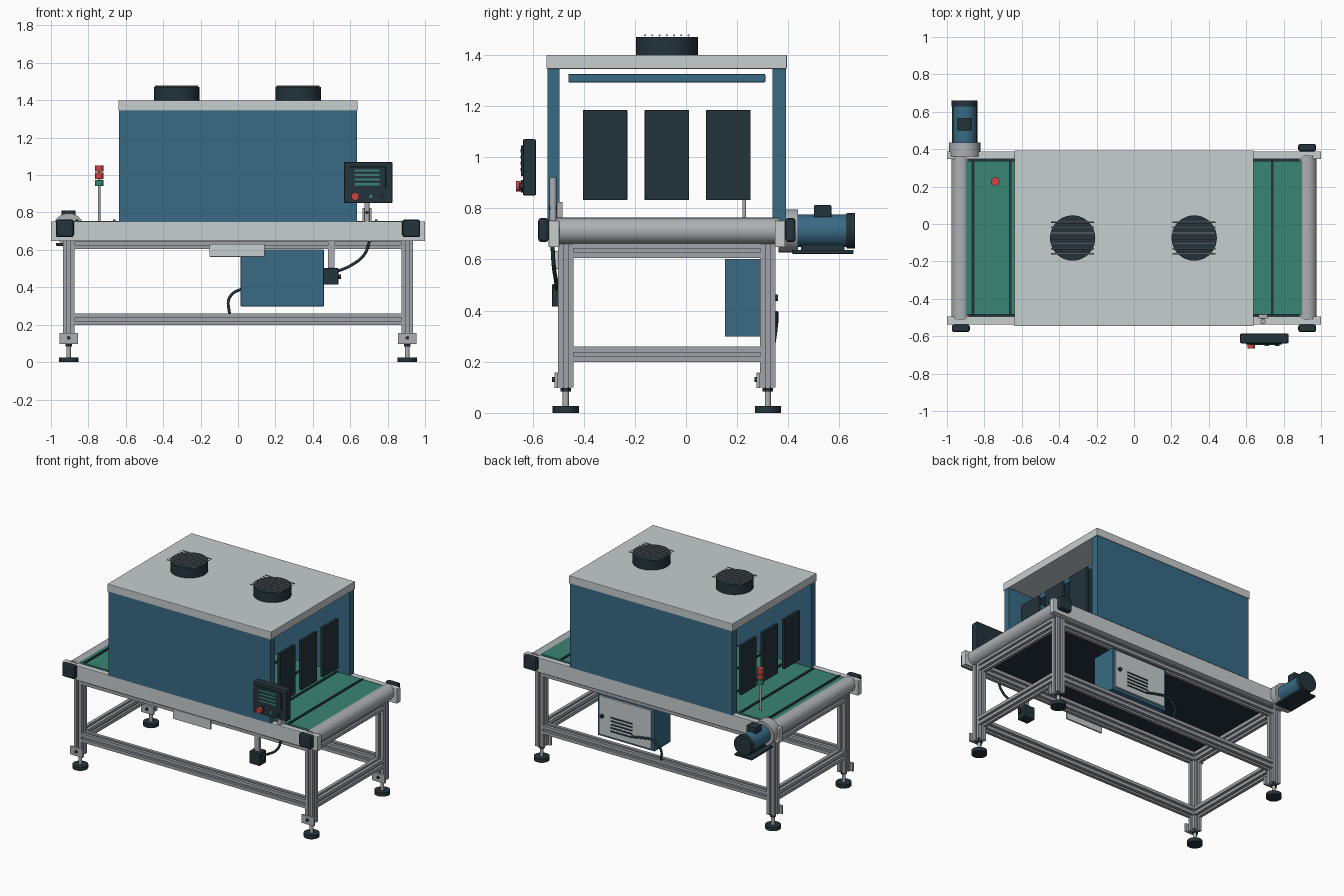
import bpy, bmesh, math
from mathutils import Vector

if "Cube" in bpy.data.objects:
    bpy.data.objects.remove(bpy.data.objects["Cube"])

CY = -0.075  # centre line of the conveyor in y


def mat(name, r, g, b):
    m = bpy.data.materials.new(name)
    m.diffuse_color = (r, g, b, 1)
    m.use_nodes = True
    m.node_tree.nodes["Principled BSDF"].inputs["Base Color"].default_value = m.diffuse_color
    return m


WHITE = mat("light_grey_paint", 0.57, 0.61, 0.62)
BLUE = mat("blue_paint", 0.04, 0.145, 0.235)
GREEN = mat("green_belt", 0.04, 0.235, 0.175)
DARK = mat("dark_slate", 0.017, 0.034, 0.044)
STEEL = mat("aluminium", 0.36, 0.37, 0.41)
ROLL = mat("roller_steel", 0.42, 0.43, 0.45)
RED = mat("red", 0.6, 0.06, 0.06)


def finish(name, bm, m, smooth=False):
    bmesh.ops.recalc_face_normals(bm, faces=bm.faces)
    me = bpy.data.meshes.new(name)
    bm.to_mesh(me)
    bm.free()
    me.materials.append(m)
    if smooth:
        for p in me.polygons:
            p.use_smooth = True
        me.set_sharp_from_angle(angle=math.radians(35))
    ob = bpy.data.objects.new(name, me)
    bpy.context.collection.objects.link(ob)
    return ob


def box(name, x, y, z, m, bevel=0):
    """Box from (min, max) ranges."""
    bm = bmesh.new()
    bmesh.ops.create_cube(bm, size=1)
    for v in bm.verts:
        v.co = [r[0] + (c + 0.5) * (r[1] - r[0]) for c, r in zip(v.co, (x, y, z))]
    ob = finish(name, bm, m)
    if bevel:
        b = ob.modifiers.new("bevel", "BEVEL")
        b.width, b.segments = bevel, 2
    return ob


def place(ob, a, b):
    ob.rotation_mode = "QUATERNION"
    ob.rotation_quaternion = Vector((0, 0, 1)).rotation_difference(b - a)
    ob.location = a
    return ob


def cyl(name, a, b, r, m, seg=32):
    a, b = Vector(a), Vector(b)
    bm = bmesh.new()
    bmesh.ops.create_cone(bm, cap_ends=True, segments=seg, radius1=r, radius2=r, depth=(b - a).length)
    bmesh.ops.translate(bm, vec=(0, 0, (b - a).length / 2), verts=bm.verts)
    return place(finish(name, bm, m, True), a, b)


def extrusion(name, a, b, h=0.03, w=0.008, d=0.015):
    """Square aluminium profile with a slot on each side."""
    a, b = Vector(a), Vector(b)
    pts = []
    for k in range(4):
        for x, y in ((h, -h), (h, -w), (h - d, -w), (h - d, w), (h, w)):
            for _ in range(k):
                x, y = -y, x
            pts.append((x, y, 0))
    bm = bmesh.new()
    f = bm.faces.new([bm.verts.new(p) for p in pts])
    ext = bmesh.ops.extrude_face_region(bm, geom=[f])["geom"]
    top = [e for e in ext if isinstance(e, bmesh.types.BMVert)]
    bmesh.ops.translate(bm, vec=(0, 0, (b - a).length), verts=top)
    if not any(len(g.verts) == 20 and g.calc_center_median().z < 1e-6 for g in bm.faces):
        bm.faces.new([v for v in bm.verts if v.co.z < 1e-6])
    return place(finish(name, bm, STEEL), a, b)


def cable(name, pts, r=0.008):
    cu = bpy.data.curves.new(name, "CURVE")
    cu.dimensions = "3D"
    cu.bevel_depth, cu.bevel_resolution, cu.use_fill_caps = r, 3, True
    s = cu.splines.new("BEZIER")
    s.bezier_points.add(len(pts) - 1)
    for p, co in zip(s.bezier_points, pts):
        p.co = co
        p.handle_left_type = p.handle_right_type = "AUTO"
    cu.materials.append(DARK)
    ob = bpy.data.objects.new(name, cu)
    bpy.context.collection.objects.link(ob)


# Stand: legs, levelling feet, foot brackets
LX, LY = 0.905, 0.395
for sx, xn in ((-1, "left"), (1, "right")):
    for sy, yn in ((-1, "front"), (1, "back")):
        x, y, n = sx * LX, CY + sy * LY, f"{yn}_{xn}"
        extrusion(f"{n}_leg", (x, y, 0.1), (x, y, 0.66))
        cyl(f"{n}_foot", (x, y, 0), (x, y, 0.026), 0.051, DARK)
        cyl(f"{n}_foot_rod", (x, y, 0.02), (x, y, 0.1), 0.012, ROLL, 16)
        cyl(f"{n}_foot_nut", (x, y, 0.083), (x, y, 0.098), 0.02, DARK, 6)
        box(f"{n}_foot_bracket", (x - 0.05, x + 0.05), (y - 0.045, y - 0.03), (0.097, 0.157), ROLL, 0.003)
        cyl(f"{n}_bracket_bolt", (x, y - 0.045, 0.13), (x, y - 0.053, 0.13), 0.01, DARK, 12)

# Stretchers, upper and lower
for z, zn in ((0.229, "lower"), (0.635, "upper")):
    for s, n in ((-1, "front"), (1, "back")):
        extrusion(f"{zn}_{n}_stretcher", (-LX + 0.03, CY + s * LY, z), (LX - 0.03, CY + s * LY, z))
    for s, n in ((-1, "left"), (1, "right")):
        extrusion(f"{zn}_{n}_stretcher", (s * LX, CY - LY + 0.03, z), (s * LX, CY + LY - 0.03, z))

# Conveyor: side rails, bed, belt, cleats
box("front_rail", (-1, 1), (-0.537, -0.495), (0.648, 0.752), WHITE, 0.003)
box("back_rail", (-1, 1), (0.347, 0.388), (0.648, 0.752), WHITE, 0.003)
box("conveyor_bed", (-0.895, 0.895), (-0.495, 0.347), (0.667, 0.74), DARK)
box("conveyor_belt", (-0.9, 0.9), (-0.485, 0.337), (0.74, 0.755), GREEN)
for i in range(9):
    x = -0.861 + 0.2 * i
    box(f"belt_cleat_{i + 1}", (x - 0.007, x + 0.007), (-0.485, 0.337), (0.75, 0.763), DARK)

# End rollers and bearing blocks (the drive sits at the back left)
for s, n in ((-1, "left"), (1, "right")):
    x = s * 0.926
    cyl(f"{n}_roller", (x, -0.51, 0.712), (x, 0.365, 0.712), 0.051, ROLL, 48)
    box(f"{n}_front_bearing", (x - 0.048, x + 0.048), (-0.578, -0.537), (0.668, 0.762), DARK, 0.012)
box("right_back_bearing", (0.878, 0.974), (0.388, 0.429), (0.668, 0.762), DARK, 0.012)

# Drive motor
MX, MZ = -0.906, 0.712
cyl("gearbox", (MX, 0.362, MZ), (MX, 0.437, MZ), 0.084, ROLL, 40)
cyl("motor_body", (MX, 0.435, MZ), (MX, 0.635, MZ), 0.063, BLUE, 40)
cyl("motor_cap", (MX, 0.628, MZ), (MX, 0.66, MZ), 0.069, DARK, 40)
box("motor_terminal_box", (MX - 0.037, MX + 0.037), (0.5, 0.568), (0.765, 0.812), DARK, 0.004)
box("motor_base", (MX - 0.068, MX + 0.068), (0.415, 0.655), (0.622, 0.637), DARK, 0.003)
box("motor_foot", (MX - 0.03, MX + 0.03), (0.45, 0.62), (0.635, 0.665), DARK)

# Tunnel hood: walls, roof, heater panel, curtains
box("front_hood_wall", (-0.635, 0.635), (-0.541, -0.494), (0.75, 1.345), BLUE)
box("back_hood_wall", (-0.635, 0.635), (0.338, 0.39), (0.75, 1.345), BLUE)
box("hood_roof", (-0.64, 0.64), (-0.546, 0.394), (1.345, 1.4), WHITE, 0.003)
box("heater_panel", (-0.45, 0.45), (-0.46, 0.31), (1.292, 1.325), BLUE, 0.004)
for s, n in ((-1, "left"), (1, "right")):
    for i in range(3):
        y = CY - 0.241 + 0.241 * i
        box(f"{n}_curtain_{i + 1}", (s * 0.6 - 0.01, s * 0.6 + 0.01), (y - 0.087, y + 0.087),
            (0.832, 1.184), DARK, 0.003)

# Roof fans with grille rods
for x, n in ((-0.328, "left"), (0.322, "right")):
    cyl(f"{n}_fan_housing", (x, CY, 1.4), (x, CY, 1.47), 0.121, DARK, 48)
    for i in range(7):
        y = CY + (i - 3) * 0.0283
        cyl(f"{n}_fan_grille_{i + 1}", (x - 0.115, y, 1.476), (x + 0.115, y, 1.476), 0.004, STEEL, 8)

# Signal tower
TX, TY = -0.742, 0.228
cyl("signal_pole", (TX, TY, 0.75), (TX, TY, 1.05), 0.007, ROLL, 16)
for i, m in enumerate((GREEN, RED, RED)):
    z = 0.942 + 0.038 * i
    cyl(f"signal_lamp_{i + 1}", (TX, TY, z), (TX, TY, z + 0.033), 0.023, m, 24)

# Control panel with screen lines, buttons and post
box("control_panel", (0.567, 0.826), (-0.638, -0.586), (0.85, 1.07), DARK, 0.006)
box("control_screen", (0.598, 0.79), (-0.645, -0.637), (0.925, 1.045), DARK, 0.002)
for i in range(4):
    z = 1.025 - 0.0245 * i
    box(f"screen_line_{i + 1}", (0.622, 0.757), (-0.648, -0.644), (z - 0.006, z + 0.006), GREEN)
cyl("stop_button_collar", (0.627, -0.637, 0.886), (0.627, -0.645, 0.886), 0.024, DARK)
cyl("stop_button", (0.627, -0.643, 0.886), (0.627, -0.665, 0.886), 0.021, RED)
cyl("start_button", (0.71, -0.637, 0.886), (0.71, -0.652, 0.886), 0.012, GREEN, 20)
cyl("reset_button", (0.767, -0.637, 0.886), (0.767, -0.652, 0.886), 0.012, DARK, 20)
cyl("panel_post", (0.69, -0.52, 0.75), (0.69, -0.52, 0.92), 0.014, ROLL, 20)
box("panel_post_clamp", (0.665, 0.715), (-0.506, -0.482), (0.74, 0.825), ROLL, 0.003)
cyl("panel_post_knob", (0.69, -0.482, 0.8), (0.69, -0.535, 0.8), 0.009, DARK, 16)

# Electrical cabinet with vented door on the back
box("cabinet", (0.014, 0.459), (0.152, 0.332), (0.298, 0.602), BLUE, 0.003)
box("cabinet_door", (0.032, 0.441), (0.332, 0.347), (0.315, 0.587), WHITE, 0.003)
for i in range(5):
    z = 0.36 + 0.024 * i
    box(f"door_vent_{i + 1}", (0.175, 0.345), (0.346, 0.35), (z - 0.005, z + 0.005), DARK)
cyl("door_lock", (0.412, 0.345, 0.45), (0.412, 0.36, 0.45), 0.013, DARK, 20)
cable("cabinet_cable", [(0.18, 0.348, 0.365), (0.09, 0.352, 0.383), (0.015, 0.354, 0.388),
                        (-0.045, 0.352, 0.345), (-0.046, 0.34, 0.255)])

# Name plate cover on the front stretcher
box("front_cover_plate", (-0.152, 0.143), (-0.512, -0.5), (0.563, 0.632), WHITE, 0.002)

# Junction box with hanger, gland and cable
box("junction_hanger", (0.48, 0.515), (-0.5, -0.478), (0.49, 0.648), ROLL)
box("junction_box", (0.455, 0.537), (-0.524, -0.45), (0.415, 0.503), DARK, 0.004)
cyl("junction_gland", (0.535, -0.488, 0.457), (0.552, -0.488, 0.457), 0.012, DARK, 16)
cable("panel_cable", [(0.53, -0.505, 0.485), (0.6, -0.508, 0.515), (0.675, -0.517, 0.575),
                      (0.705, -0.522, 0.652)])
